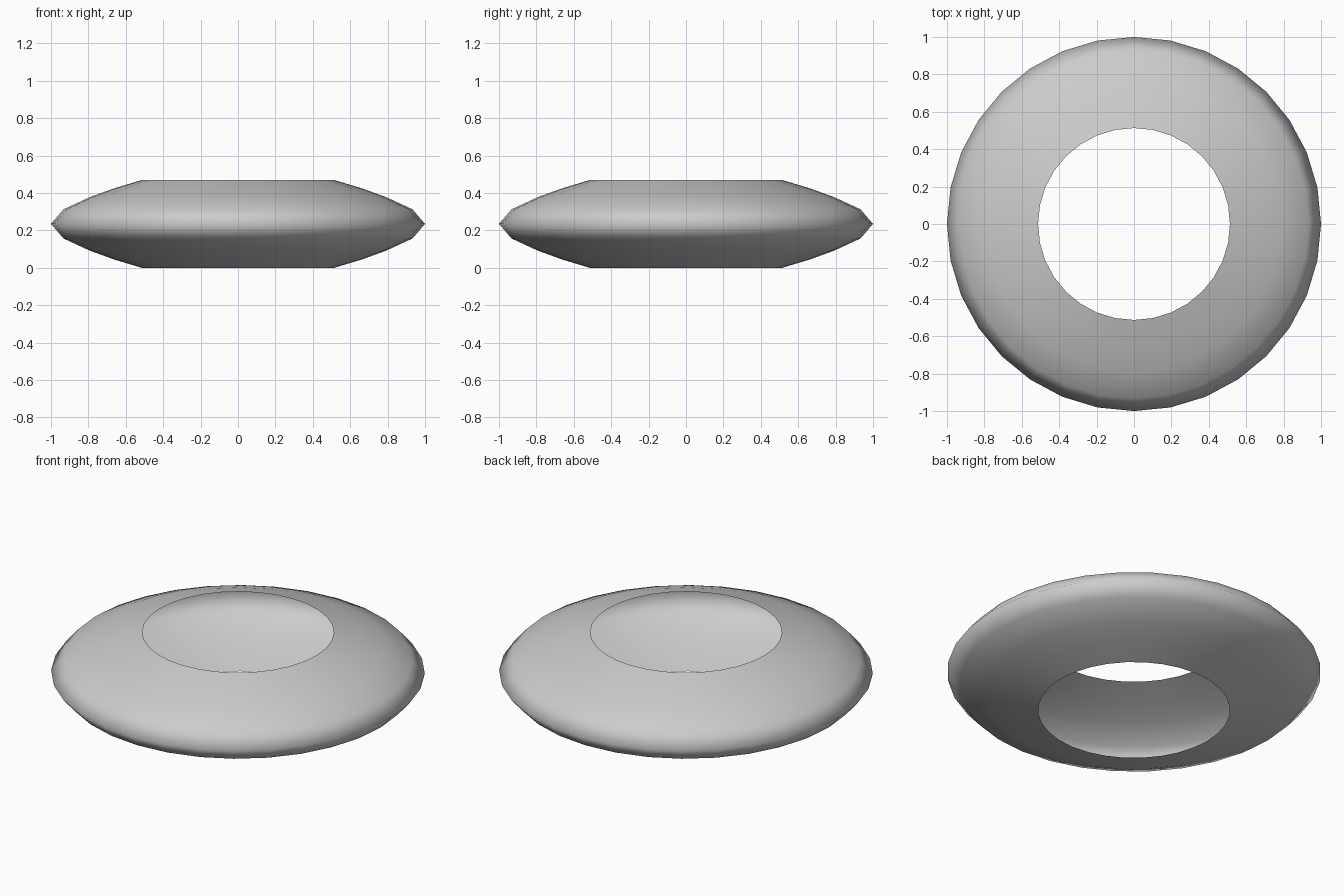
import bpy, bmesh
from math import cos, sin, tau

if "Cube" in bpy.data.objects:
    bpy.data.objects.remove(bpy.data.objects["Cube"])

SEGMENTS = 32
MID = 0.235

# Upper half of the cross-section (radius, height above the middle), mirrored below
upper = [(0.933, 0.078), (0.79, 0.144), (0.66, 0.191), (0.513, 0.235)]
profile = [(r, MID - h) for r, h in reversed(upper)] + [(1.0, MID)] + [(r, MID + h) for r, h in upper]

# Thin open shell, bulging outward, with round openings at top and bottom
bm = bmesh.new()
rings = [[bm.verts.new((r * cos(tau * i / SEGMENTS), r * sin(tau * i / SEGMENTS), z))
          for i in range(SEGMENTS)] for r, z in profile]
for low, high in zip(rings, rings[1:]):
    for i in range(SEGMENTS):
        j = (i + 1) % SEGMENTS
        face = bm.faces.new((low[i], low[j], high[j], high[i]))
        face.smooth = True

mesh = bpy.data.meshes.new("ring_shell")
bm.to_mesh(mesh)
bm.free()
bpy.context.collection.objects.link(bpy.data.objects.new("ring_shell", mesh))
